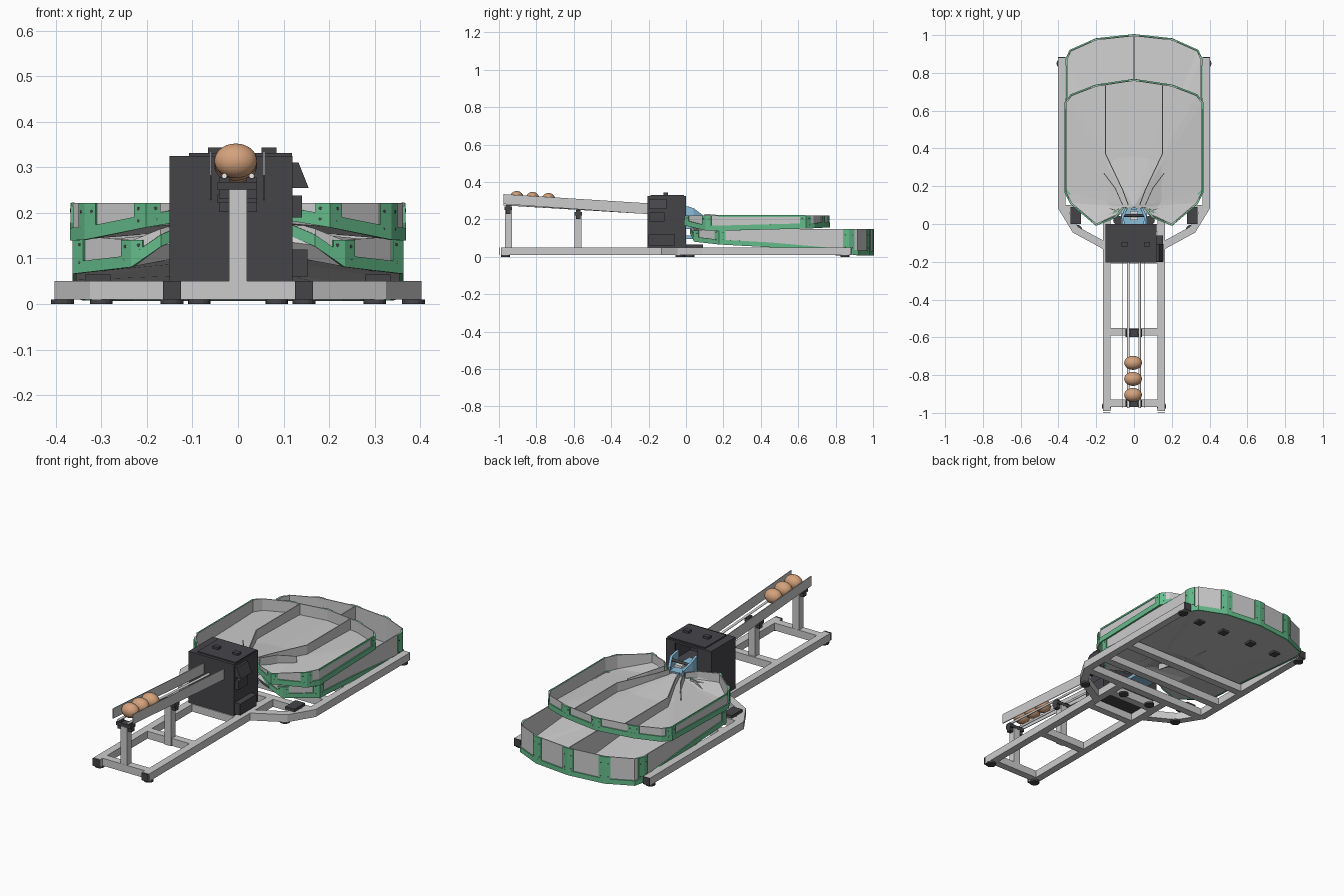
import bpy
import bmesh
from mathutils import Vector, Matrix

if "Cube" in bpy.data.objects:
    bpy.data.objects.remove(bpy.data.objects["Cube"])


def material(name, r, g, b):
    m = bpy.data.materials.new(name)
    m.use_nodes = True
    m.diffuse_color = (r, g, b, 1)
    m.node_tree.nodes["Principled BSDF"].inputs["Base Color"].default_value = (r, g, b, 1)
    return m


GREY = material("light grey", .6, .6, .6)
DARK = material("charcoal", .06, .058, .066)
GREEN = material("green", .13, .5, .26)
TAN = material("egg tan", .66, .36, .2)
BLUE = material("pale blue", .25, .5, .7)
WHITE = material("white", .85, .85, .85)


def finish(name, bm, mat):
    bmesh.ops.recalc_face_normals(bm, faces=bm.faces)
    me = bpy.data.meshes.new(name)
    bm.to_mesh(me)
    bm.free()
    me.materials.append(mat)
    ob = bpy.data.objects.new(name, me)
    bpy.context.collection.objects.link(ob)
    return ob


def box(name, x, y, z, mat):
    bm = bmesh.new()
    size = Matrix.Diagonal((x[1] - x[0], y[1] - y[0], z[1] - z[0], 1))
    mid = Matrix.Translation((sum(x) / 2, sum(y) / 2, sum(z) / 2))
    bmesh.ops.create_cube(bm, size=1, matrix=mid @ size)
    return finish(name, bm, mat)


def wall(name, pts, t, mat, off=0):
    """Mitred upright strip through points (x, y, bottom, top)."""
    bm = bmesh.new()
    flat = [Vector(p[:2]) for p in pts]
    rings = []
    for i, p in enumerate(flat):
        dirs = []
        if i > 0:
            dirs.append((p - flat[i - 1]).normalized())
        if i < len(flat) - 1:
            dirs.append((flat[i + 1] - p).normalized())
        norms = [Vector((-d.y, d.x)) for d in dirs]
        n = sum(norms, Vector((0, 0))).normalized()
        n /= max(n.dot(norms[0]), .4)
        a, b = p + n * (off - t / 2), p + n * (off + t / 2)
        lo, hi = pts[i][2:]
        rings.append([bm.verts.new((*c, z)) for c, z in ((a, lo), (b, lo), (b, hi), (a, hi))])
    for r, s in zip(rings, rings[1:]):
        for k in range(4):
            bm.faces.new((r[k], r[k - 1], s[k - 1], s[k]))
    bm.faces.new(rings[0])
    bm.faces.new(rings[-1])
    return finish(name, bm, mat)


def cylinder(name, p, q, r, mat, sides=12):
    p, q = Vector(p), Vector(q)
    rot = (q - p).to_track_quat('Z', 'Y').to_matrix().to_4x4()
    bm = bmesh.new()
    bmesh.ops.create_cone(bm, cap_ends=True, segments=sides, radius1=r, radius2=r,
                          depth=(q - p).length, matrix=Matrix.Translation((p + q) / 2) @ rot)
    return finish(name, bm, mat)


def mirrored(half):
    return half + [(-x, *r) for x, *r in reversed(half) if x > 0]


# Base frame of square tube
TUBE = (.01, .05)
for s, side in ((1, "left"), (-1, "right")):
    wall(side + "_long_rail", [(s * .145, -.99, *TUBE), (s * .145, .1, *TUBE)], .04, GREY)
    wall(side + "_outer_rail", [(s * x, y, *TUBE) for x, y in
         ((.145, -.12), (.31, -.03), (.383, .09), (.383, .88))], .04, GREY)
    for y in (-.998, -.99):
        box(side + "_rail_cap", sorted((s * .125, s * .165)), (y, y + .004), TUBE, DARK)
    box(side + "_rear_cap", sorted((s * .363, s * .403)), (.88, .885), TUBE, DARK)
    for x, y in ((.145, -.965), (.385, .85), (.3, -.03), (.085, .02)):
        cylinder(side + "_foot", (s * x, y, 0), (s * x, y, .01), .025, DARK, 16)
    box(side + "_mount_pad", sorted((s * .28, s * .335)), (0, .09), (.05, .065), DARK)
    for x in (.09, .25):
        box(side + "_tray_pad", (s * x - .02, s * x + .02), (.8, .84), (.008, .02), DARK)
for y, w in ((-.95, .13), (-.57, .13), (-.19, .13), (-.02, .13), (.08, .37), (.22, .37), (.4, .37)):
    box("cross_bar", (-w, w), (y - .02, y + .02), TUBE, GREY)

# Posts carrying the infeed chute
for y, top in ((-.95, .25), (-.577, .222)):
    box("chute_post", (-.02, .02), (y - .019, y + .019), (.01, top), GREY)
    box("chute_bracket", (-.045, .042), (y - .02, y + .02), (top, top + .018), DARK)
    for x in (-.03, .03):
        box("rod_clip", (x - .012, x + .012), (y - .012, y + .012), (top - .02, top + .028), DARK)

# Infeed chute: side plates, rods and eggs
SLOPE = -.06
for x in (-.06, .057):
    wall("chute_plate", [(x, -.975, .282, .335), (x, -.2, .228, .286)], .004, GREY)
for x in (-.03, .03):
    cylinder("chute_rod", (x, -.975, .281), (x, -.15, .281 + SLOPE * .825), .006, WHITE)
for y in (-.905, -.82, -.735):
    bm = bmesh.new()
    place = Matrix.Translation((-.005, y, .314 + SLOPE * (y + .905)))
    bmesh.ops.create_uvsphere(bm, u_segments=28, v_segments=16, radius=1,
                              matrix=place @ Matrix.Diagonal((.047, .037, .038, 1)))
    egg = finish("egg", bm, TAN)
    egg.data.shade_smooth()

# Sensor cabinet, open at the back
box("cabinet_front", (-.15, .12), (-.205, -.197), (.05, .325), DARK)
box("cabinet_right", (-.15, -.142), (-.197, 0), (.05, .325), DARK)
box("cabinet_left", (.112, .12), (-.197, 0), (.05, .325), DARK)
box("cabinet_top", (-.142, .112), (-.197, 0), (.315, .325), DARK)
box("cabinet_floor", (-.142, .112), (-.197, 0), (.05, .06), DARK)
box("cabinet_shelf", (-.142, .112), (-.197, -.008), (.18, .19), DARK)
box("cabinet_back_lower", (-.142, .112), (-.008, 0), (.06, .19), DARK)
box("cabinet_back_right", (-.142, -.065), (-.008, 0), (.19, .315), DARK)
box("cabinet_back_left", (.065, .112), (-.008, 0), (.19, .315), DARK)
box("lid_plate", (-.107, .118), (-.19, -.01), (.325, .331), DARK)
for x in (-.05, .068):
    box("lid_handle", (x - .016, x + .016), (-.12, -.095), (.331, .343), DARK)

# Display pod and control box on the cabinet's left
pod = box("display_pod", (.118, .155), (-.198, -.105), (.255, .31), DARK)
for v in pod.data.vertices:
    if v.co.x > .14 and v.co.z > .3:
        v.co.x = .133
box("control_box", (.12, .14), (-.195, -.115), (.19, .238), DARK)
box("power_box", (.12, .153), (-.2, -.06), (.06, .12), DARK)

# Sorting gate
for s in (-1, 1):
    wall("gate_cheek", [(s * .055, -.01, .2, .275), (s * .06, .04, .2, .26),
                        (s * .04, .085, .2, .225)], .012, BLUE)
    box("gate_servo", (s * .055 - .014, s * .055 + .014), (.0, .06), (.15, .205), BLUE)
box("gate_floor", (-.05, .05), (-.1, .08), (.196, .204), BLUE)
box("gate_flap", (-.022, .022), (.02, .07), (.225, .238), WHITE)
cylinder("gate_axle", (-.06, .045, .245), (.06, .045, .245), .007, DARK)
box("gate_base", (-.06, .06), (0, .09), (.095, .113), BLUE)

# Collecting trays: outlines as (x, y, floor, wall top)
UPPER = mirrored([(.06, .09, .196, .222), (.1, .04, .19, .222), (.2, .0, .172, .222),
                  (.33, .11, .145, .222), (.36, .17, .143, .222), (.36, .64, .155, .222),
                  (.33, .68, .157, .222), (.2, .73, .16, .222), (0, .76, .16, .222)])
LOWER = mirrored([(.08, .08, .17, .19), (.17, .03, .13, .165), (.23, .05, .085, .14),
                  (.355, .18, .07, .15), (.355, .45, .055, .15), (.355, .87, .018, .15),
                  (.335, .915, .012, .15), (.2, .975, .01, .15), (0, .997, .01, .15)])


def floor(name, outline, gate, inner):
    """Funnel floor falling from the gate through an inner ring to the rim."""
    bm = bmesh.new()
    g = Vector(gate)
    rim = [Vector(p[:3]) for p in outline]
    mid = []
    for p in rim:
        m = g.lerp(p, inner)
        m.z = g.z + (p.z - g.z) * .7
        mid.append(bm.verts.new(m))
    rim = [bm.verts.new(p) for p in rim]
    hub = bm.verts.new(g)
    for i in range(len(rim) - 1):
        bm.faces.new((hub, mid[i], mid[i + 1]))
        bm.faces.new((mid[i], rim[i], rim[i + 1], mid[i + 1]))
    ob = finish(name, bm, GREY)
    mod = ob.modifiers.new("thickness", 'SOLIDIFY')
    mod.thickness = .005
    mod.offset = 0


def corner(name, pts, i, reach):
    """Bracket wrapped round one outline corner."""
    p = Vector(pts[i])
    ends = [p + (Vector(pts[j]) - p).normalized() * reach for j in (i - 1, i + 1)]
    wall(name, [tuple(ends[0]), tuple(p), tuple(ends[1])], .008, GREEN, -.004)
    for e in ends:
        mid = p.lerp(e, .6)
        d = (e - p).to_2d().normalized()
        n = Vector((-d.y, d.x)) * (-1 if e is ends[1] else 1) * .0085
        for f in (.25, .75):
            z = mid[2] + (mid[3] - mid[2]) * f
            cylinder("screw", (mid.x, mid.y, z), (mid.x + n.x, mid.y + n.y, z), .004, DARK, 8)


floor("upper_floor", UPPER, (0, .09, .2), .4)
floor("lower_floor", LOWER, (0, .09, .17), .4)
for label, line, strip in (("upper", UPPER, .024), ("lower", LOWER, .022)):
    wall(label + "_wall", line, .005, GREY)
    wall(label + "_bottom_strip", [(x, y, a - .004, a + strip) for x, y, a, b in line],
         .009, GREEN, -.004)
    n = len(line)
    for i in (2, 3, 5, 7, 8):
        for k in {i, n - 1 - i}:
            corner(label + "_corner", line, k, .03)
for s in (-1, 1):
    wall("upper_top_strip", [(s * .362, .17, .214, .223), (s * .362, .64, .214, .223)], .007, GREEN)
    # Lane dividers and funnel guides
    wall("upper_divider", [(s * x, y, .158, .22) for x, y in
         ((.15, .735), (.15, .37), (.06, .18), (.03, .1))], .005, GREY)
    wall("funnel_guide", [(s * .06, .1, .19, .23), (s * .1, .19, .175, .222),
                          (s * .16, .27, .165, .2)], .004, GREY)
    wall("side_chute", [(s * .05, .06, .15, .205), (s * .2, .1, .1, .15),
                        (s * .3, .2, .07, .14)], .004, GREY)
wall("lower_divider", [(0, .2, .1, .15), (0, .5, .05, .15), (0, .995, .012, .15)], .005, GREY)
